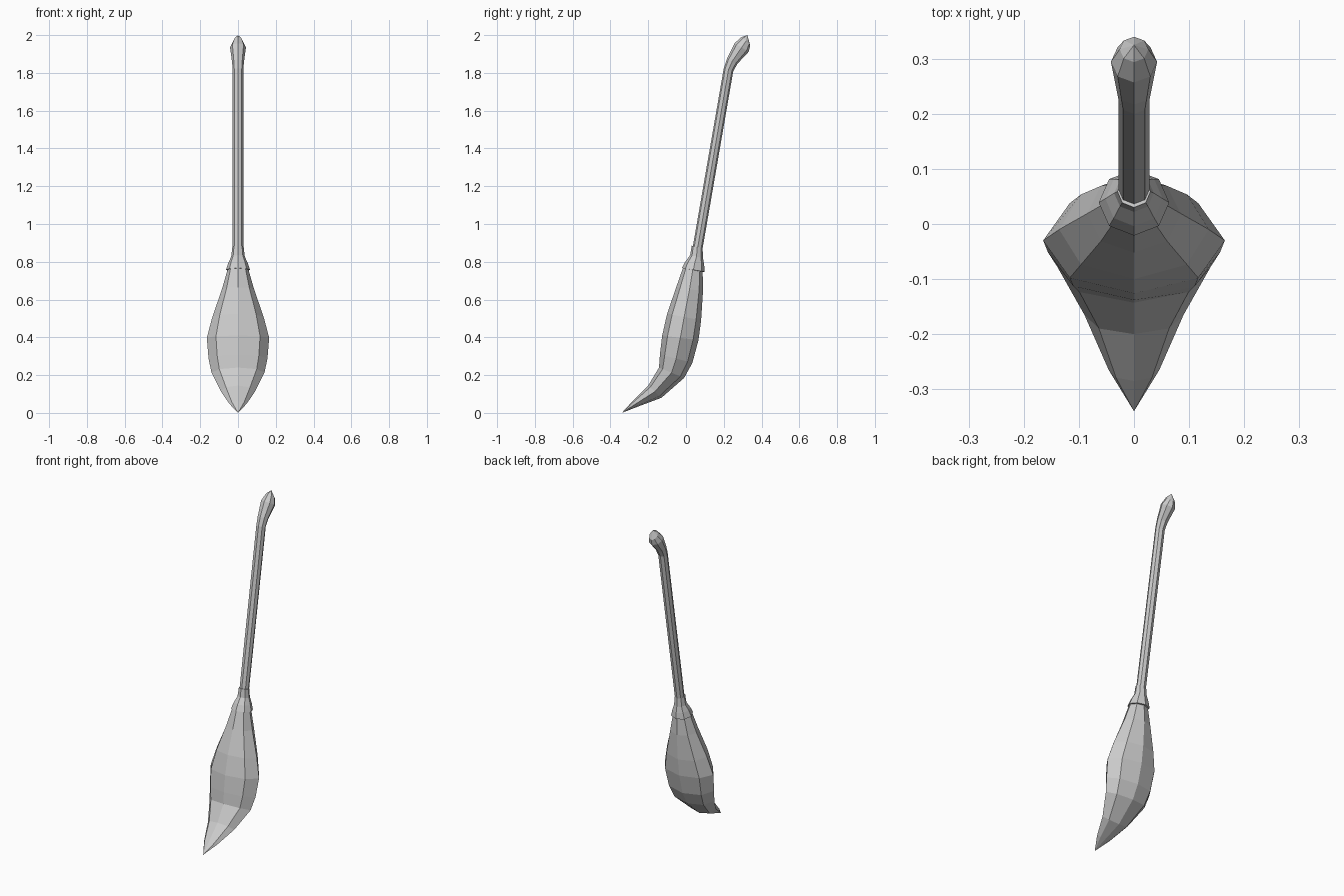
import bpy, bmesh, math
from mathutils import Vector


def loft(name, rings, start=None, end=None, sides=8):
    """Loft tilted oval rings (front y, front z, back y, back z, half width)."""
    bm = bmesh.new()
    loops = []
    for fy, fz, by, bz, w in rings:
        front, back = Vector((0, fy, fz)), Vector((0, by, bz))
        mid, half = (front + back) / 2, (front - back) / 2
        loop = []
        for i in range(sides):
            a = 2 * math.pi * i / sides
            loop.append(bm.verts.new(mid + half * math.cos(a) + Vector((w * math.sin(a), 0, 0))))
        loops.append(loop)
    for a, b in zip(loops, loops[1:]):
        for i in range(sides):
            j = (i + 1) % sides
            bm.faces.new((a[i], a[j], b[j], b[i]))
    # ends: pointed when a tip is given, otherwise flat
    for loop, tip in ((loops[0], start), (loops[-1], end)):
        if tip:
            v = bm.verts.new((0, *tip))
            for i in range(sides):
                bm.faces.new((loop[i], loop[(i + 1) % sides], v))
        else:
            bm.faces.new(loop)
    bmesh.ops.recalc_face_normals(bm, faces=bm.faces)
    mesh = bpy.data.meshes.new(name)
    bm.to_mesh(mesh)
    bm.free()
    ob = bpy.data.objects.new(name, mesh)
    bpy.context.collection.objects.link(ob)
    return ob


# Handle with a bent, thickened grip end
loft("handle", [
    (0.022, 0.80, 0.074, 0.79, 0.028),
    (0.200, 1.825, 0.250, 1.808, 0.028),
    (0.217, 1.875, 0.272, 1.848, 0.032),
    (0.257, 1.957, 0.332, 1.912, 0.042),
    (0.294, 1.990, 0.340, 1.945, 0.026),
], end=(0.325, 2.0))

# Collar that binds the bristles to the handle
loft("collar", [
    (0.030, 0.885, 0.088, 0.873, 0.030),
    (0.022, 0.835, 0.090, 0.820, 0.036),
    (-0.004, 0.800, 0.096, 0.785, 0.052),
    (-0.021, 0.767, 0.099, 0.747, 0.064),
    (-0.008, 0.765, 0.088, 0.747, 0.055),
])

# Bristle head, swelling then sweeping forward to a point
loft("bristle_head", [
    (-0.012, 0.780, 0.088, 0.760, 0.052),
    (-0.052, 0.665, 0.090, 0.645, 0.085),
    (-0.100, 0.525, 0.080, 0.490, 0.136),
    (-0.126, 0.410, 0.066, 0.385, 0.165),
    (-0.138, 0.310, 0.034, 0.265, 0.156),
    (-0.143, 0.240, -0.010, 0.185, 0.140),
    (-0.200, 0.145, -0.130, 0.080, 0.090),
    (-0.285, 0.060, -0.245, 0.037, 0.046),
], end=(-0.34, 0.0))
